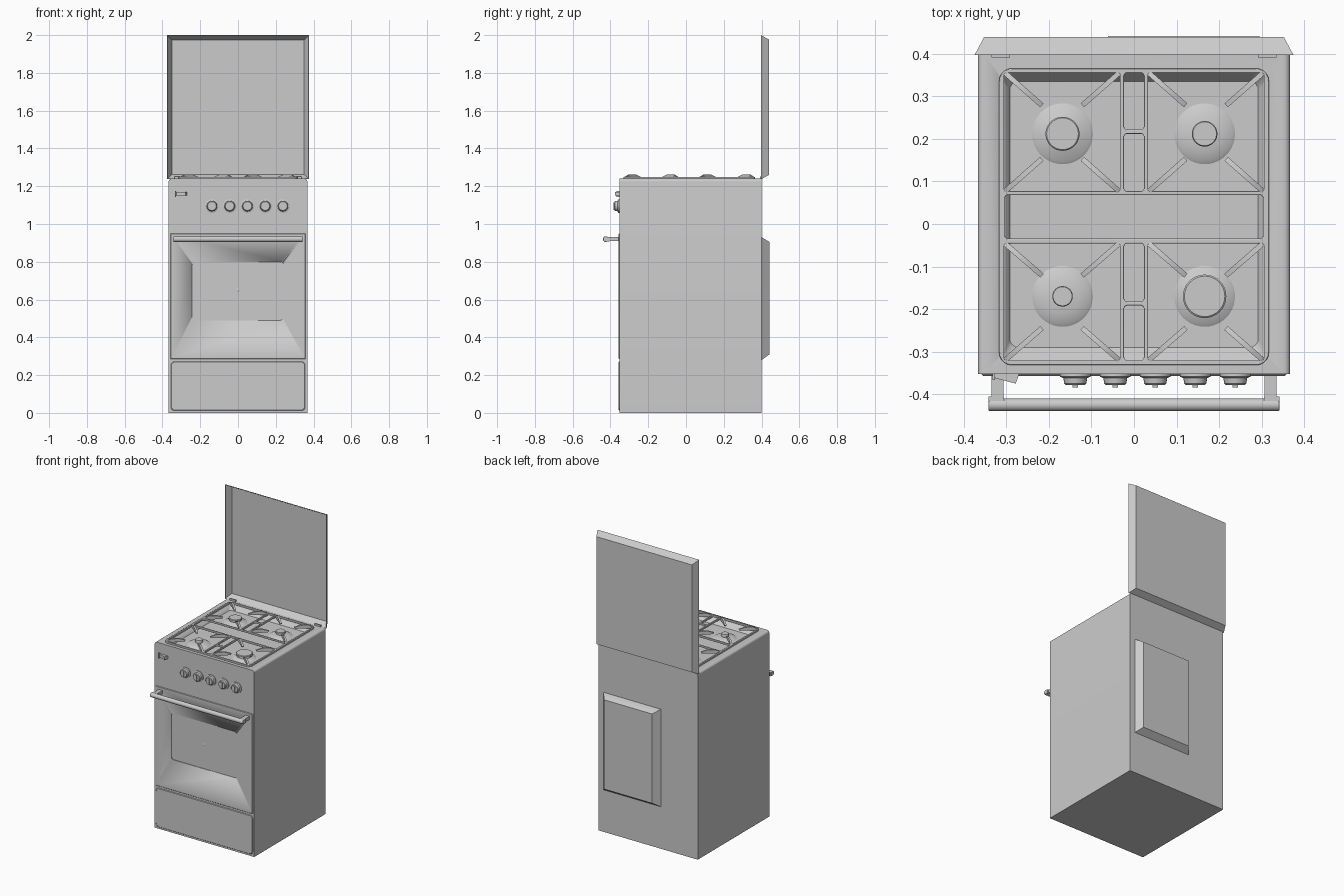
import bpy, bmesh
from math import sin, cos, pi, radians
from mathutils import Vector

if "Cube" in bpy.data.objects:
    bpy.data.objects.remove(bpy.data.objects["Cube"])


def finish(name, bm, smooth=True):
    bmesh.ops.recalc_face_normals(bm, faces=bm.faces)
    me = bpy.data.meshes.new(name)
    bm.to_mesh(me)
    bm.free()
    ob = bpy.data.objects.new(name, me)
    bpy.context.collection.objects.link(ob)
    if smooth:
        bpy.ops.object.select_all(action='DESELECT')
        ob.select_set(True)
        bpy.context.view_layer.objects.active = ob
        bpy.ops.object.shade_smooth_by_angle(angle=radians(32))
    return ob


def add_loft(bm, loops):
    """Skin equal-length loops of points and cap both ends."""
    rings = [[bm.verts.new(p) for p in lp] for lp in loops]
    n = len(rings[0])
    for a, b in zip(rings, rings[1:]):
        for i in range(n):
            j = (i + 1) % n
            bm.faces.new((a[i], a[j], b[j], b[i]))
    bm.faces.new(rings[0])
    bm.faces.new(rings[-1])


def loft(name, loops):
    bm = bmesh.new()
    add_loft(bm, loops)
    return finish(name, bm)


def rrect(x0, x1, y0, y1, r=0.0, n=5):
    """Rounded rectangle as 2D points; square when r is zero."""
    if r == 0:
        return [(x1, y1), (x0, y1), (x0, y0), (x1, y0)]
    corners = ((x1 - r, y1 - r), (x0 + r, y1 - r), (x0 + r, y0 + r), (x1 - r, y0 + r))
    return [(cx + r * cos(pi / 2 * (k + i / n)), cy + r * sin(pi / 2 * (k + i / n)))
            for k, (cx, cy) in enumerate(corners) for i in range(n + 1)]


def flat(pts, z):
    return [(x, y, z) for x, y in pts]


def upright(pts, y):
    return [(x, y, z) for x, z in pts]


def box(name, x0, x1, y0, y1, z0, z1):
    r = rrect(x0, x1, y0, y1)
    return loft(name, [flat(r, z0), flat(r, z1)])


def lathe(name, profile, place, n=32):
    """Turn (radius, height) pairs; place maps local x, y, height to the model."""
    return loft(name, [[place(r * cos(2 * pi * i / n), r * sin(2 * pi * i / n), h)
                        for i in range(n)] for r, h in profile])


def carve(ob, cutter):
    m = ob.modifiers.new("cut", 'BOOLEAN')
    m.operation = 'DIFFERENCE'
    m.solver = 'EXACT'
    m.object = cutter
    bpy.context.view_layer.objects.active = ob
    bpy.ops.object.modifier_apply(modifier=m.name)
    bpy.data.objects.remove(cutter)


TOP, FLOOR, FRONT, BACK = 1.24, 1.207, -0.353, 0.40

# Cabinet with rounded top side edges
W, R = 0.367, 0.015
arc = [(W - R + R * cos(a * pi / 12), TOP - R + R * sin(a * pi / 12)) for a in range(7)]
section = [(-W, 0), (W, 0)] + arc + [(-x, z) for x, z in reversed(arc)]
body = loft("cabinet", [upright(section, FRONT), upright(section, BACK)])

# Sunken hob tray with sloping walls
rim = rrect(-0.31, 0.31, -0.325, 0.36, 0.025)
carve(body, loft("tray_cutter", [flat(rrect(-0.292, 0.292, -0.29, 0.335, 0.02), FLOOR),
                                 flat(rim, TOP), flat(rim, TOP + 0.05)]))

# Oven door with shallow window, and drawer
def panel(name, x, z0, z1, r):
    e = 0.003
    outer = rrect(-x, x, z0, z1, r)
    inner = rrect(-x + e, x - e, z0 + e, z1 - e, r)
    return loft(name, [upright(outer, FRONT + 0.01), upright(outer, FRONT - 0.001),
                       upright(inner, FRONT - 0.004)])

door = panel("oven_door", 0.358, 0.285, 0.95, 0.004)
win = rrect(-0.243, 0.243, 0.49, 0.80, 0.02)
carve(door, loft("window_cutter", [upright(win, FRONT - 0.03), upright(win, FRONT + 0.002)]))
panel("drawer", 0.356, 0.012, 0.272, 0.02)
lathe("window_stud", [(0.009, 0), (0.009, 0.003), (0.005, 0.005)],
      lambda u, v, h: (u, FRONT + 0.003 - h, 0.65 + v), 16)

# Door handle
lathe("door_handle", [(0.013, -0.342), (0.015, -0.339), (0.015, 0.339), (0.013, 0.342)],
      lambda u, v, h: (h, -0.425 + u, 0.92 + v), 20)
for side, s in (("left", -1), ("right", 1)):
    box(f"handle_post_{side}", s * 0.321 - 0.014, s * 0.321 + 0.014, -0.425, FRONT, 0.909, 0.931)
    box(f"handle_bracket_{side}", s * 0.324 - 0.018, s * 0.324 + 0.018, -0.425, -0.405, 0.908, 0.932)

# Control knobs: flange, tapered grip and pointer ridge
for i in range(5):
    x, z = -0.138 + 0.094 * i, 1.095
    lathe(f"knob_{i + 1}", [(0.036, 0), (0.036, 0.006), (0.028, 0.009), (0.026, 0.022),
                            (0.023, 0.025)],
          lambda u, v, h: (x + u, FRONT - h, z + v), 24)
    box(f"knob_ridge_{i + 1}", x - 0.006, x + 0.006, FRONT - 0.031, FRONT - 0.02, z - 0.02, z + 0.02)

# Rocker switch
wedge = [(-0.33, FRONT), (-0.325, -0.363), (-0.278, -0.375), (-0.27, FRONT)]
loft("rocker_switch", [flat(wedge, 1.15), flat(wedge, 1.17)])
box("switch_frame", -0.333, -0.327, -0.367, FRONT, 1.143, 1.176)

# Grate frame: a flat outline with window openings
cu = bpy.data.curves.new("grate_frame", 'CURVE')
cu.dimensions = '2D'
cu.fill_mode = 'BOTH'
cu.extrude = 0.004
cu.bevel_depth = 0.002
cu.bevel_resolution = 1
cu.offset = -0.002
openings = [(-0.303, 0.303, -0.034, 0.068)]
for y0, ym, y1 in ((-0.32, -0.187, -0.046), (0.077, 0.217, 0.355)):
    openings += [(-0.305, -0.033, y0, y1), (0.033, 0.305, y0, y1),
                 (-0.023, 0.023, y0, ym - 0.005), (-0.023, 0.023, ym + 0.005, y1)]
shapes = [rrect(-0.317, 0.317, -0.332, 0.366, 0.03)]
shapes += [rrect(*o, 0.006, 3) for o in openings]
for pts in shapes:
    sp = cu.splines.new('POLY')
    sp.points.add(len(pts) - 1)
    for p, (x, y) in zip(sp.points, pts):
        p.co = (x, y, 0, 1)
    sp.use_cyclic_u = True
tmp = bpy.data.objects.new("grate_curve", cu)
bpy.context.collection.objects.link(tmp)
bpy.context.view_layer.update()
me = bpy.data.meshes.new_from_object(tmp.evaluated_get(bpy.context.evaluated_depsgraph_get()))
bpy.data.objects.remove(tmp)
grate = bpy.data.objects.new("grate_frame", me)
grate.location.z = TOP + 0.004
bpy.context.collection.objects.link(grate)

# Burners and the four pan-support fins around each
profile = [(-0.004, 1.238), (0.0, 1.25), (0.03, 1.263), (0.075, 1.263), (0.115, 1.25), (0.11, 1.242)]
fins = bmesh.new()
for k, (bx, by, rc) in enumerate(((-0.168, 0.212, 0.04), (0.166, 0.212, 0.03),
                                  (-0.168, -0.17, 0.024), (0.166, -0.17, 0.051))):
    lathe(f"burner_{k + 1}", [(0.073, 0), (0.064, 0.006), (max(rc * 0.9, 0.04), 0.012),
                              (rc * 0.88, 0.014), (rc * 0.88, 0.021), (rc, 0.021),
                              (rc, 0.03), (rc * 0.93, 0.033)],
          lambda u, v, h: (bx + u, by + v, FLOOR - 0.001 + h), 40)
    wx = 0.169 if bx > 0 else -0.169
    wy, hy = (0.216, 0.139) if by > 0 else (-0.183, 0.137)
    for sx in (-1, 1):
        for sy in (-1, 1):
            corner = Vector((wx + sx * 0.134, wy + sy * hy, 0))
            d = (Vector((wx, wy, 0)) - corner)
            d = Vector((d.x, d.y * 0.85, 0)).normalized()
            side = Vector((-d.y, d.x, 0)) * 0.006
            line = [corner + d * t + Vector((0, 0, z)) for t, z in profile]
            add_loft(fins, [[p - side for p in line], [p + side for p in line]])
finish("pan_support_fins", fins)

# Raised lid: hollow tray with flared walls
def lid_loop(x, z0, z1, y):
    return upright(rrect(-x, x, z0, z1), y)

loft("lid", [lid_loop(0.350, 1.263, 1.973, 0.437), lid_loop(0.372, 1.240, 1.997, 0.397),
             lid_loop(0.375, 1.237, 2.0, 0.397), lid_loop(0.352, 1.26, 1.976, 0.44)])
for side, s in (("left", -1), ("right", 1)):
    box(f"lid_hinge_{side}", s * 0.313 - 0.022, s * 0.313 + 0.022, 0.391, 0.40, 1.235, 1.252)

# Rear vent housing
loft("rear_housing", [upright(rrect(-0.095, 0.328, 0.28, 0.93), BACK - 0.005),
                      upright(rrect(-0.095, 0.328, 0.28, 0.93), BACK),
                      upright(rrect(-0.06, 0.295, 0.31, 0.905), 0.442)])
